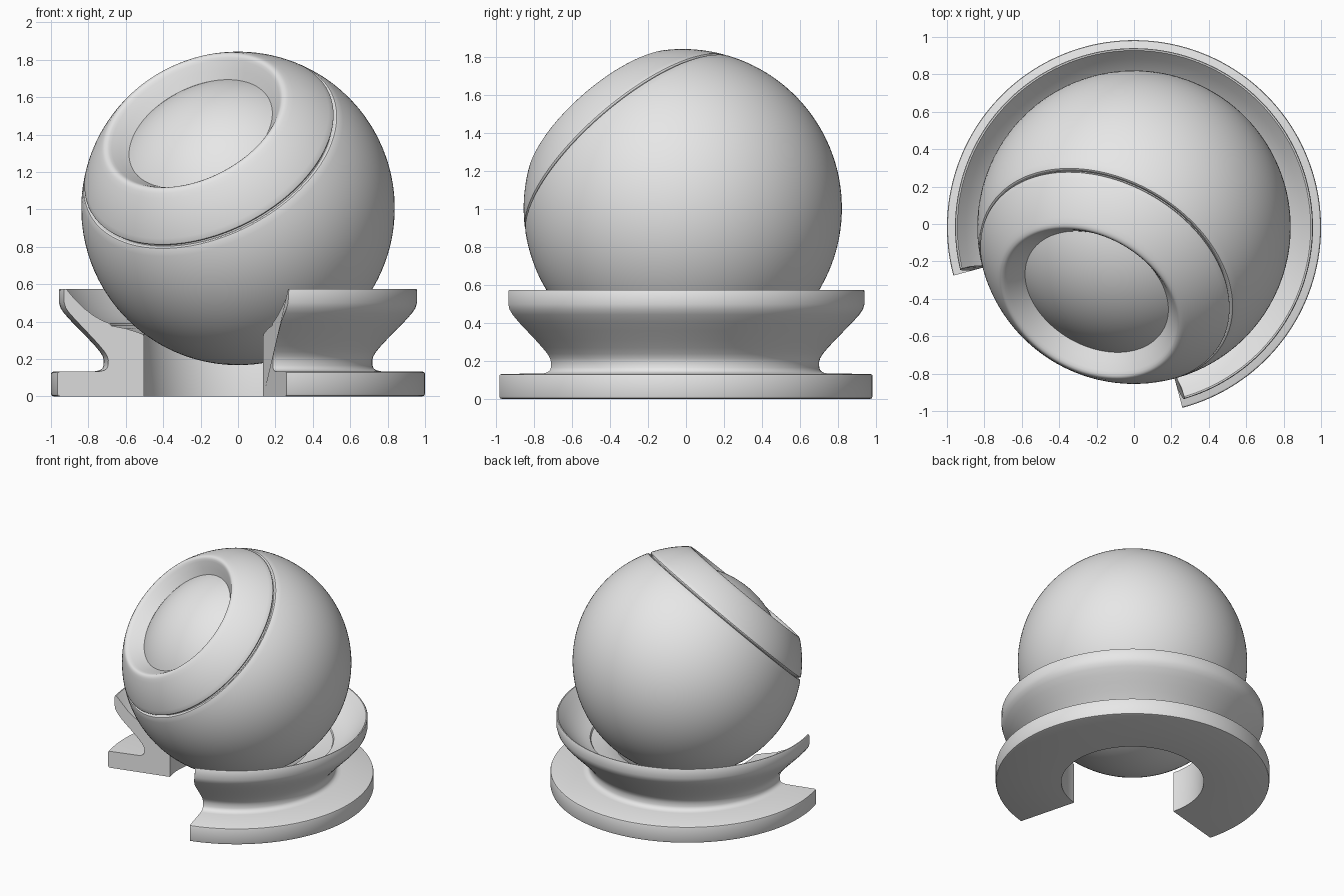
import bpy, bmesh, math
from mathutils import Vector

if "Cube" in bpy.data.objects:
    bpy.data.objects.remove(bpy.data.objects["Cube"])

CY = -0.017                      # common centre line in y
R = 0.838                        # ball radius

grey = bpy.data.materials.new("light_grey")
grey.diffuse_color = (0.8, 0.8, 0.8, 1)
grey.use_nodes = True
grey.node_tree.nodes["Principled BSDF"].inputs["Base Color"].default_value = grey.diffuse_color


def revolve(name, profile, a0, a1, steps, end_shift=None):
    """Lathe (radius, height) points around z; closed loop with caps if partial."""
    full = abs(a1 - a0 - 360) < 1e-6
    bm = bmesh.new()
    rings = []
    for i in range(steps if full else steps + 1):
        ring = []
        for r, z in profile:
            a = a0 + (a1 - a0) * i / steps
            if end_shift and i == 0:
                a += end_shift(r, z)
            if end_shift and i == steps:
                a -= end_shift(r, z)
            a = math.radians(a)
            ring.append(bm.verts.new((r * math.cos(a), r * math.sin(a), z)))
        rings.append(ring)
    n = len(profile)
    for i in range(steps):
        p, q = rings[i], rings[(i + 1) % len(rings)]
        for j in range(n - 1 if full else n):
            k = (j + 1) % n
            bm.faces.new((p[j], q[j], q[k], p[k]))
    if not full:
        bm.faces.new(rings[0])
        bm.faces.new(rings[-1][::-1])
    bmesh.ops.remove_doubles(bm, verts=bm.verts, dist=1e-5)
    bmesh.ops.recalc_face_normals(bm, faces=bm.faces)
    me = bpy.data.meshes.new(name)
    bm.to_mesh(me)
    bm.free()
    me.materials.append(grey)
    ob = bpy.data.objects.new(name, me)
    bpy.context.collection.objects.link(ob)
    bpy.ops.object.select_all(action='DESELECT')
    ob.select_set(True)
    bpy.context.view_layer.objects.active = ob
    bpy.ops.object.shade_smooth_by_angle(angle=math.radians(32))
    return ob


def sphere_point(radius, t):
    """Point on a sphere profile, angle in degrees measured from the axis."""
    t = math.radians(t)
    return (radius * math.sin(t), radius * math.cos(t))


def arc(radius, t0, t1, n):
    return [sphere_point(radius, t0 + (t1 - t0) * i / n) for i in range(n + 1)]


# Ball: shell, thin groove, rounded collar, conical opening and inner dome
g = 59.1
ball = arc(R, 180, g + 1.2, 48)
for off, depth in ((0.75, 0.002), (0.45, 0.008), (0.35, 0.03),
                   (-0.35, 0.03), (-0.45, 0.008), (-0.75, 0.002)):
    ball.append(sphere_point(R - depth, g + off))
ball += arc(R, g - 1.2, 39.6, 10)
ball += [(0.525, 0.6515), (0.514, 0.657), (0.503, 0.657), (0.492, 0.651), (0.48, 0.640),
         (0.445, 0.603)]
ball += arc(0.697, 36.0, 0, 16)
ball_ob = revolve("ball", ball, 0, 360, 128)
axis = Vector((-0.3536, -0.6124, 0.7071))     # opening faces front left and up
ball_ob.data.transform(axis.to_track_quat('Z', 'Y').to_matrix().to_4x4())
ball_ob.location = (0, CY, 1.005)

# Stand: three-quarter ring with foot, waist, flared rim and ball seat
stand = [(0.52, 0.0), (0.985, 0.0), (0.996, 0.004), (1.0, 0.015),
         (1.0, 0.120), (0.997, 0.128), (0.988, 0.132),
         (0.765, 0.134), (0.740, 0.139), (0.725, 0.150), (0.719, 0.165),
         (0.718, 0.195), (0.724, 0.215), (0.738, 0.238), (0.765, 0.270),
         (0.805, 0.313), (0.850, 0.359), (0.895, 0.405), (0.930, 0.444),
         (0.949, 0.472), (0.957, 0.500),
         (0.957, 0.568), (0.953, 0.575), (0.945, 0.575), (0.938, 0.567),
         (0.900, 0.522), (0.850, 0.472), (0.800, 0.433), (0.750, 0.405),
         (0.710, 0.390), (0.703, 0.378), (0.620, 0.362), (0.540, 0.338),
         (0.525, 0.330), (0.52, 0.318)]


# Rim corners are pulled back slightly at both cut ends
def rim_pull(r, z):
    return 1.5 * max(0.0, min(1.0, (z - 0.40) / 0.12))


stand_ob = revolve("stand", stand, -75, 195, 120, rim_pull)
stand_ob.location = (0, CY, 0)
